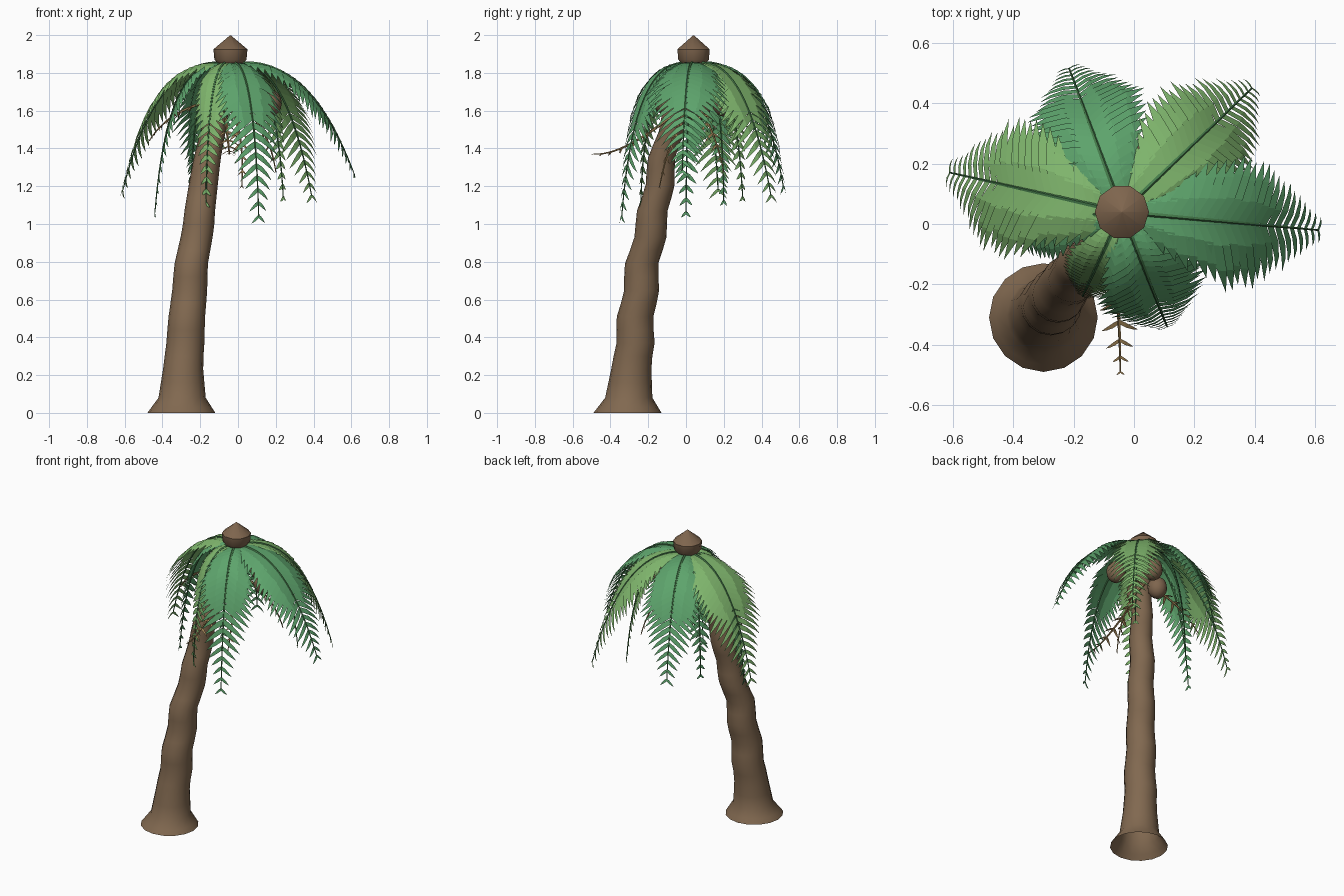
import bpy, bmesh, math, random
from mathutils import Vector as V

if "Cube" in bpy.data.objects:
    bpy.data.objects.remove(bpy.data.objects["Cube"])

random.seed(4)
UP = V((0, 0, 1))


def mat(name, col):
    m = bpy.data.materials.new(name)
    m.diffuse_color = (*col, 1)
    m.use_nodes = True
    m.node_tree.nodes["Principled BSDF"].inputs["Base Color"].default_value = m.diffuse_color
    return m


BARK = mat("bark", (0.22, 0.14, 0.08))
HUSK = mat("husk", (0.21, 0.13, 0.075))
GREEN = mat("leaf_green", (0.11, 0.37, 0.15))
LIGHT = mat("leaf_light_green", (0.21, 0.46, 0.15))
RIB = mat("rib_green", (0.06, 0.2, 0.07))
DRY = mat("dry_leaf", (0.34, 0.22, 0.09))


def make(name, bm, mats, smooth=None):
    me = bpy.data.meshes.new(name)
    bm.to_mesh(me)
    bm.free()
    ob = bpy.data.objects.new(name, me)
    bpy.context.collection.objects.link(ob)
    for m in mats:
        me.materials.append(m)
    if smooth:
        bpy.context.view_layer.objects.active = ob
        ob.select_set(True)
        bpy.ops.object.shade_smooth_by_angle(angle=math.radians(smooth))
        ob.select_set(False)
    return ob


def tube(bm, pts, radii, n, flat=False, mi=0, foot=True):
    """Skin rings around a path; flat keeps the rings horizontal."""
    rings = []
    for i, (p, r) in enumerate(zip(pts, radii)):
        t = (pts[min(i + 1, len(pts) - 1)] - pts[max(i - 1, 0)]).normalized()
        if flat:
            a, b = V((1, 0, 0)), V((0, 1, 0))
        else:
            a = t.cross(UP).normalized()
            b = a.cross(t)
        rings.append([bm.verts.new(p + r * (a * math.cos(k * math.tau / n) + b * math.sin(k * math.tau / n)))
                      for k in range(n)])
    for lo, hi in zip(rings, rings[1:]):
        for k in range(n):
            bm.faces.new((lo[k], lo[(k + 1) % n], hi[(k + 1) % n], hi[k])).material_index = mi
    if foot:
        bm.faces.new(rings[0][::-1]).material_index = mi
    bm.faces.new(rings[-1]).material_index = mi


def lerp(table, x):
    for (x0, *a), (x1, *b) in zip(table, table[1:]):
        if x <= x1:
            f = (x - x0) / (x1 - x0)
            return [p + (q - p) * f for p, q in zip(a, b)]
    return list(table[-1][1:])


# trunk: leaning, flared open foot and lumpy ring scars (z, x, y, radius)
TRUNK = [(0, -.30, -.31, .18), (.08, -.296, -.303, .125), (.25, -.29, -.288, .104), (.5, -.27, -.262, .097),
         (.8, -.245, -.225, .088), (1.0, -.208, -.182, .083), (1.2, -.187, -.147, .077), (1.4, -.152, -.112, .07),
         (1.6, -.11, -.055, .062), (1.86, -.045, .035, .055)]
zs = [0, .03, .08] + [.16 + .07 * i for i in range(25)]
pts, rad = [], []
for z in zs:
    x, y, r = lerp(TRUNK, z)
    wob = -.009 * math.cos(22.4 * (z - .5)) if z > .3 else 0
    pts.append(V((x + wob * .2, y + wob, z)))
    rad.append(r)
bm = bmesh.new()
tube(bm, pts, rad, 16, flat=True, foot=False)
make("trunk", bm, [BARK], 50)

# crown bud: rounded knob with a pointed top
bm = bmesh.new()
tube(bm, [V((-.04, .04, z)) for z in (1.825, 1.87, 1.925, 1.999)], [.045, .085, .09, .002], 10, flat=True)
make("crown_bud", bm, [HUSK], 50)

# coconuts
for i, p in enumerate([(.17, .03, 1.64), (.015, .2, 1.64), (-.13, .07, 1.62), (-.11, -.11, 1.65)]):
    bm = bmesh.new()
    bmesh.ops.create_uvsphere(bm, u_segments=12, v_segments=8, radius=.065)
    bmesh.ops.scale(bm, vec=(.95, .95, 1.1), verts=bm.verts)
    bmesh.ops.translate(bm, vec=p, verts=bm.verts)
    make(f"coconut_{i + 1}", bm, [HUSK], 60)


ENVELOPE = [(0, .08), (.15, .16), (.35, .25), (.55, .235), (.75, .165), (.9, .09), (1, .055)]


def frond(name, start, ctrl, tip, pairs, size, width, m_leaf, m_rib, t0=.08):
    """Arching rib with pairs of slightly drooping pointed leaflets."""
    def pos(t):
        return start * (1 - t) ** 2 + ctrl * 2 * t * (1 - t) + tip * t * t

    bm = bmesh.new()
    n = 14
    tube(bm, [pos(i / n) for i in range(n + 1)], [.009 - .006 * i / n for i in range(n + 1)], 5, mi=1)
    out = V((tip.x - start.x, tip.y - start.y, 0)).normalized()
    side = out.cross(UP)
    for i in range(pairs):
        t = t0 + (1 - t0) * i / (pairs - 1)
        p = pos(t)
        tan = (pos(t + .01) - pos(t - .01)).normalized()
        nor = side.cross(tan)
        length = lerp(ENVELOPE, t)[0] * size
        w = width * (1 if t < .5 else 1 - .65 * (t - .5) / .5)
        for s in (-1, 1):
            k = length * random.uniform(.93, 1.07)
            d = (side * s + tan * (.4 + .3 * t)).normalized()
            # stations along the leaflet: distance, lift, half width
            prev = None
            for f, lift, hw in ((0, 0, .42), (.35, .02, .5), (.7, -.03, .32), (1, -.13, 0)):
                c = p + d * k * f + nor * k * lift - UP * k * .2 * f * f
                if hw:
                    cur = [bm.verts.new(c - tan * w * hw), bm.verts.new(c + tan * w * hw)]
                else:
                    cur = [bm.verts.new(c)]
                if prev:
                    bm.faces.new((prev[0], prev[1], *cur[::-1]))
                prev = cur
    return make(name, bm, [m_leaf, m_rib])


# green fronds: tip position, leaflet size, colour
CROWN = V((-.04, .04, 1.845))
FRONDS = [((.61, -.02, 1.28), 1, GREEN), ((.39, .45, 1.15), .95, LIGHT), ((-.215, .515, 1.2), .95, GREEN),
          ((-.61, .17, 1.18), 1.05, LIGHT), ((.11, -.34, 1.04), .85, GREEN), ((-.17, -.24, 1.11), .5, LIGHT),
          ((-.44, .0, 1.06), .6, GREEN), ((.24, .30, 1.14), .45, LIGHT), ((-.25, .2, 1.12), .5, GREEN)]
for i, (tip, size, m) in enumerate(FRONDS):
    tip = V(tip)
    flat = V((tip.x - CROWN.x, tip.y - CROWN.y, 0))
    ratio = .61 + max(0, .66 - flat.length) * .85
    ctrl = CROWN + flat * ratio + UP * .08
    frond(f"frond_{i + 1}", CROWN, ctrl, tip, 23, size, .058, m, RIB)

# dry fronds hanging under the crown
DRIES = [((-.07, -.02, 1.62), (-.045, -.32, 1.36), (-.045, -.49, 1.37)),
         ((-.09, .01, 1.66), (-.36, .02, 1.62), (-.47, .05, 1.44)),
         ((-.04, .03, 1.66), (.16, .14, 1.55), (.20, .20, 1.28)),
         ((-.06, .03, 1.64), (.04, -.08, 1.5), (.02, -.14, 1.2))]
for i, (a, b, c) in enumerate(DRIES):
    frond(f"dry_frond_{i + 1}", V(a), V(b), V(c), 6, .3, .02, DRY, DRY, .3)
